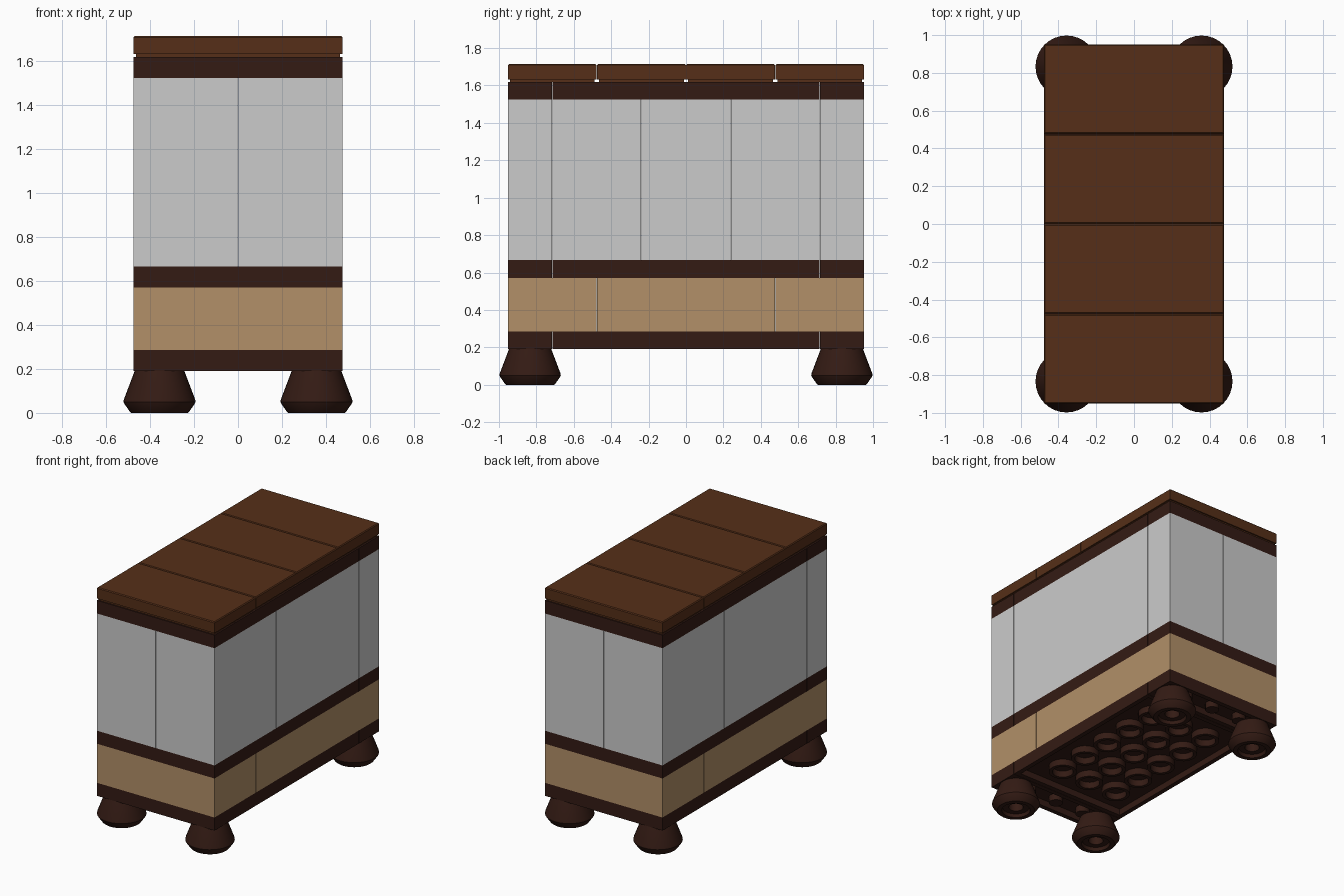
import bpy, bmesh, math
from mathutils import Matrix, Vector

if "Cube" in bpy.data.objects:
    bpy.data.objects.remove(bpy.data.objects["Cube"])

U = 2 / 168          # small unit: footprint pitch is 20 of these
P = 20 * U           # grid pitch
PLATE = 8 * U        # thin layer height
GAP = 0.0012         # half seam between neighbouring parts


def material(name, rgb):
    m = bpy.data.materials.new(name)
    m.diffuse_color = (*rgb, 1)
    m.use_nodes = True
    m.node_tree.nodes["Principled BSDF"].inputs["Base Color"].default_value = m.diffuse_color
    return m


DARK = material("dark_brown", (0.034, 0.011, 0.007))
BROWN = material("brown", (0.092, 0.028, 0.009))
TAN = material("tan", (0.445, 0.279, 0.138))


def finish(name, bm, mat=None, smooth=False):
    bmesh.ops.recalc_face_normals(bm, faces=bm.faces)
    me = bpy.data.meshes.new(name)
    bm.to_mesh(me)
    bm.free()
    ob = bpy.data.objects.new(name, me)
    bpy.context.collection.objects.link(ob)
    if mat:
        me.materials.append(mat)
    if smooth:
        bpy.ops.object.select_all(action='DESELECT')
        ob.select_set(True)
        bpy.context.view_layer.objects.active = ob
        bpy.ops.object.shade_smooth_by_angle(angle=math.radians(35))
    return ob


def add_box(bm, x0, x1, y0, y1, z0, z1):
    mat = Matrix.Translation(((x0 + x1) / 2, (y0 + y1) / 2, (z0 + z1) / 2))
    mat = mat @ Matrix.Diagonal((x1 - x0, y1 - y0, z1 - z0, 1))
    return bmesh.ops.create_cube(bm, size=1, matrix=mat)["verts"]


def add_lathe(bm, profile, x=0, y=0, n=32, closed=True):
    # revolve (radius, z) points about a vertical axis
    rings = [[bm.verts.new((x + r * math.cos(2 * math.pi * i / n),
                            y + r * math.sin(2 * math.pi * i / n), z))
              for i in range(n)] for r, z in profile]
    pairs = list(zip(rings, rings[1:]))
    if closed:
        pairs.append((rings[-1], rings[0]))
    for a, b in pairs:
        for i in range(n):
            j = (i + 1) % n
            bm.faces.new((a[i], a[j], b[j], b[i]))
    if not closed:
        bm.faces.new(rings[0])
        bm.faces.new(rings[-1])


def block(name, x0, x1, y0, y1, z0, h, mat=None):
    # solid block, sizes in grid pitches
    bm = bmesh.new()
    gx0 = GAP if abs(x0) < 2 else 0
    gx1 = GAP if abs(x1) < 2 else 0
    add_box(bm, x0 * P + gx0, x1 * P - gx1, y0 * P + GAP, y1 * P - GAP, z0, z0 + h)
    return finish(name, bm, mat)


def hollow_plate(name, y0, y1, z0, mat):
    # open-bottomed plate, four pitches wide, with tubes or pins underneath
    bm = bmesh.new()
    add_box(bm, -2 * P, 2 * P, y0 * P + GAP, y1 * P - GAP, z0, z0 + PLATE)
    bottom = min(bm.faces, key=lambda f: f.calc_center_median().z)
    bmesh.ops.inset_region(bm, faces=[bottom], thickness=4 * U)
    for v in bottom.verts:
        v.co.z = z0
    ret = bmesh.ops.extrude_discrete_faces(bm, faces=[bottom])["faces"]
    bmesh.ops.translate(bm, verts=ret[0].verts, vec=(0, 0, 4 * U))
    rows = range(1, int(y1 - y0))
    top = z0 + 4 * U
    for i in (-1, 0, 1):
        for r in rows:
            add_lathe(bm, [(8 * U, top), (8 * U, z0), (6 * U, z0), (6 * U, top)],
                      i * P, (y0 + r) * P, n=24)
        if not rows:
            add_lathe(bm, [(4 * U, top), (4 * U, z0)], i * P, (y0 + 0.5) * P, n=16, closed=False)
    return finish(name, bm, mat, smooth=True)


Z_BASE = 16 * U
Z_TAN = Z_BASE + PLATE
Z_MID = Z_TAN + 3 * PLATE
Z_WALL = Z_MID + PLATE
Z_TOP = Z_WALL + 9 * PLATE
Z_TILE = Z_TOP + PLATE

# turned feet with a hollow socket underneath
for sx, sn in ((-1, "left"), (1, "right")):
    for sy, fn in ((-1, "front"), (1, "back")):
        bm = bmesh.new()
        add_lathe(bm, [(9.5 * U, 16 * U), (13.6 * U, 5.2 * U), (13.8 * U, 4.2 * U),
                       (13.4 * U, 3.4 * U), (11.2 * U, 0.3 * U), (10.8 * U, 0),
                       (8.2 * U, 0), (7.6 * U, 2 * U), (6 * U, 2 * U), (4.2 * U, 2 * U),
                       (4.2 * U, 8 * U)],
                  sx * 1.5 * P, sy * 3.5 * P, closed=False)
        finish(f"{fn}_{sn}_foot", bm, DARK, smooth=True)

# three dark plate layers
for layer, z in (("base", Z_BASE), ("middle", Z_MID), ("top", Z_TOP)):
    for part, y0, y1 in (("front", -4, -3), ("centre", -3, 3), ("back", 3, 4)):
        hollow_plate(f"{layer}_plate_{part}", y0, y1, z, DARK)

# tan band
block("tan_band_front", -2, 2, -4, -2, Z_TAN, 3 * PLATE, TAN)
block("tan_band_back", -2, 2, 2, 4, Z_TAN, 3 * PLATE, TAN)
for s, n in ((-1, "left"), (1, "right")):
    block(f"tan_band_{n}", min(0, 2 * s), max(0, 2 * s), -2, 2, Z_TAN, 3 * PLATE, TAN)

# tall grey wall blocks: pairs at the ends, three along each side
for s, n in ((-1, "left"), (1, "right")):
    xa, xb = sorted((0, 2 * s))
    block(f"front_wall_{n}", xa, xb, -4, -3, Z_WALL, 9 * PLATE)
    block(f"back_wall_{n}", xa, xb, 3, 4, Z_WALL, 9 * PLATE)
    xa, xb = sorted((s, 2 * s))
    for k, y in enumerate((-3, -1, 1)):
        block(f"side_wall_{n}_{k + 1}", xa, xb, y, y + 2, Z_WALL, 9 * PLATE)

# four lid boards with softened top edges and a recessed foot groove
for k in range(4):
    y0, y1 = (-4 + 2 * k) * P, (-2 + 2 * k) * P
    bm = bmesh.new()
    add_box(bm, -2 * P, 2 * P, y0 + GAP, y1 - GAP, Z_TILE + 1.2 * U, Z_TILE + PLATE)
    top = max(bm.faces, key=lambda f: f.calc_center_median().z)
    bmesh.ops.bevel(bm, geom=list(top.edges), offset=0.5 * U, segments=1, affect='EDGES')
    add_box(bm, -2 * P + U, 2 * P - U, y0 + U, y1 - U, Z_TILE, Z_TILE + 1.2 * U)
    finish(f"lid_board_{k + 1}", bm, BROWN)
